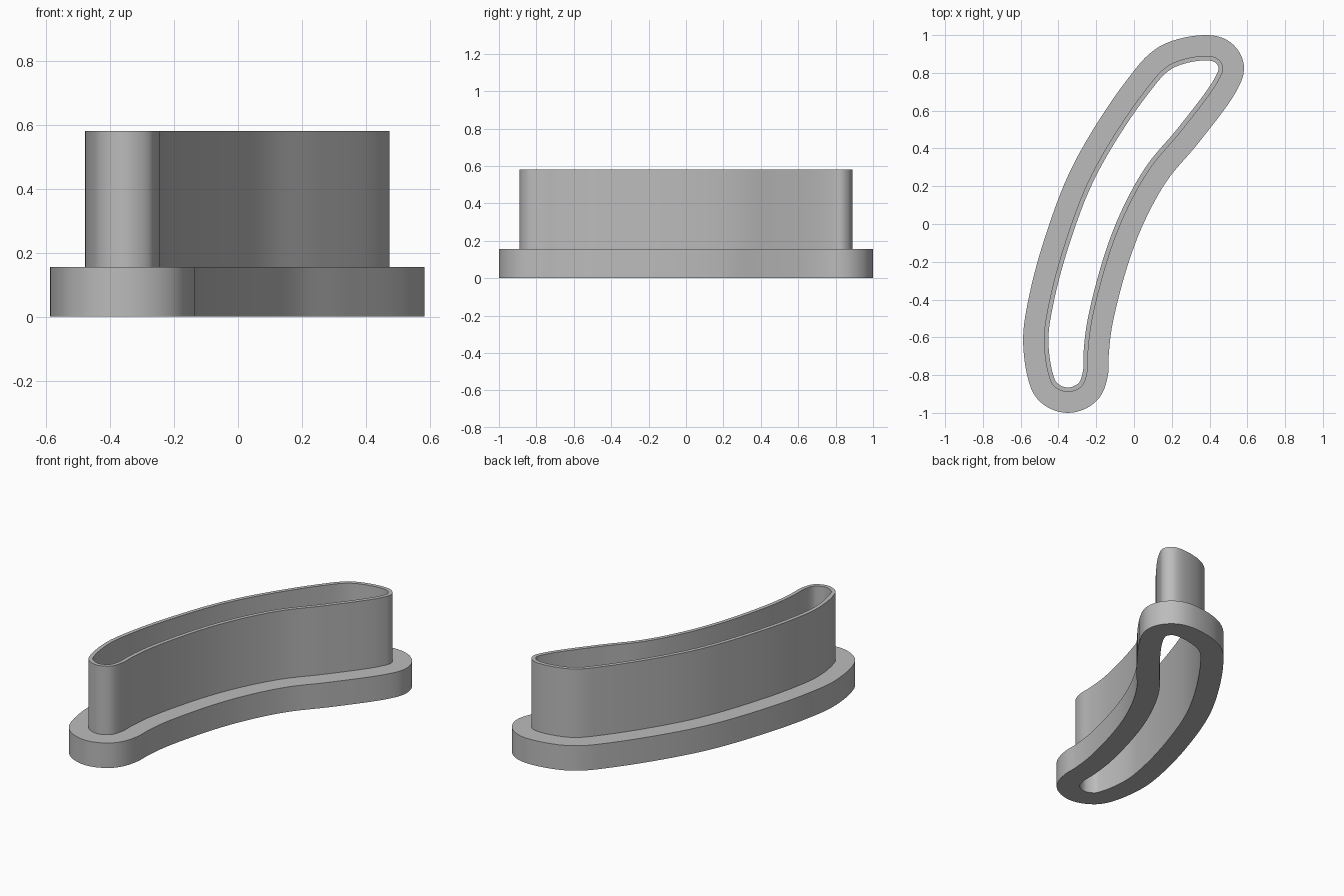
import bpy, bmesh, math
from mathutils import Vector

cube = bpy.data.objects.get("Cube")
if cube:
    bpy.data.objects.remove(cube, do_unlink=True)

STEPS = 8        # curve samples per control segment
WALL, RIM = 0.024, 0.11
RIM_TOP, WALL_TOP = 0.155, 0.58

# Outer outline of the upright wall, counter-clockwise
outline = [Vector(p) for p in (
    (-0.35, -0.89), (-0.276, -0.859), (-0.247, -0.785), (-0.243, -0.68),
    (-0.222, -0.51), (-0.127, -0.15), (-0.03, 0.09), (0.09, 0.30),
    (0.257, 0.50), (0.445, 0.755), (0.472, 0.83), (0.44, 0.877),
    (0.37, 0.89), (0.19, 0.844), (0.053, 0.70), (-0.222, 0.267),
    (-0.37, -0.115), (-0.452, -0.425), (-0.477, -0.61), (-0.455, -0.79),
    (-0.424, -0.859))]


def smooth_loop(points, steps):
    """Closed centripetal spline through the points."""
    result, n = [], len(points)
    for i in range(n):
        p = [points[(i + k) % n] for k in (-1, 0, 1, 2)]
        t = [0.0]
        for a, b in zip(p, p[1:]):
            t.append(t[-1] + math.sqrt((b - a).length))
        for s in range(steps):
            u = t[1] + (t[2] - t[1]) * s / steps
            mix = lambda a, b, i, j: a.lerp(b, (u - t[i]) / (t[j] - t[i]))
            a1, a2, a3 = (mix(p[k], p[k + 1], k, k + 1) for k in range(3))
            result.append(mix(mix(a1, a2, 0, 2), mix(a2, a3, 1, 3), 1, 2))
    return result


def sweep(name, path, section, material):
    """Carry a closed (offset, height) section around a closed path."""
    bm = bmesh.new()
    rings, n = [], len(path)
    for i, p in enumerate(path):
        along = (path[(i + 1) % n] - path[i - 1]).normalized()
        out = Vector((along.y, -along.x))
        rings.append([bm.verts.new((*(p + out * d), z)) for d, z in section])
    for i, ring in enumerate(rings):
        after = rings[(i + 1) % n]
        for k in range(len(section)):
            j = (k + 1) % len(section)
            bm.faces.new((ring[k], after[k], after[j], ring[j]))
    bmesh.ops.recalc_face_normals(bm, faces=bm.faces)
    mesh = bpy.data.meshes.new(name)
    bm.to_mesh(mesh)
    bm.free()
    mesh.materials.append(material)
    obj = bpy.data.objects.new(name, mesh)
    bpy.context.collection.objects.link(obj)
    bpy.ops.object.select_all(action='DESELECT')
    obj.select_set(True)
    bpy.context.view_layer.objects.active = obj
    bpy.ops.object.shade_smooth_by_angle(angle=math.radians(35))
    return obj


grey = bpy.data.materials.new("plain grey")
grey.use_nodes = True
colour = (0.5, 0.5, 0.5, 1)
grey.diffuse_color = colour
grey.node_tree.nodes["Principled BSDF"].inputs["Base Color"].default_value = colour

# Thin wall standing on a wide base rim, open from top to bottom
section = [(-WALL, 0), (RIM, 0), (RIM, RIM_TOP), (0, RIM_TOP),
           (0, WALL_TOP), (-WALL, WALL_TOP)]
sweep("cutter_wall_with_rim", smooth_loop(outline, STEPS), section, grey)
